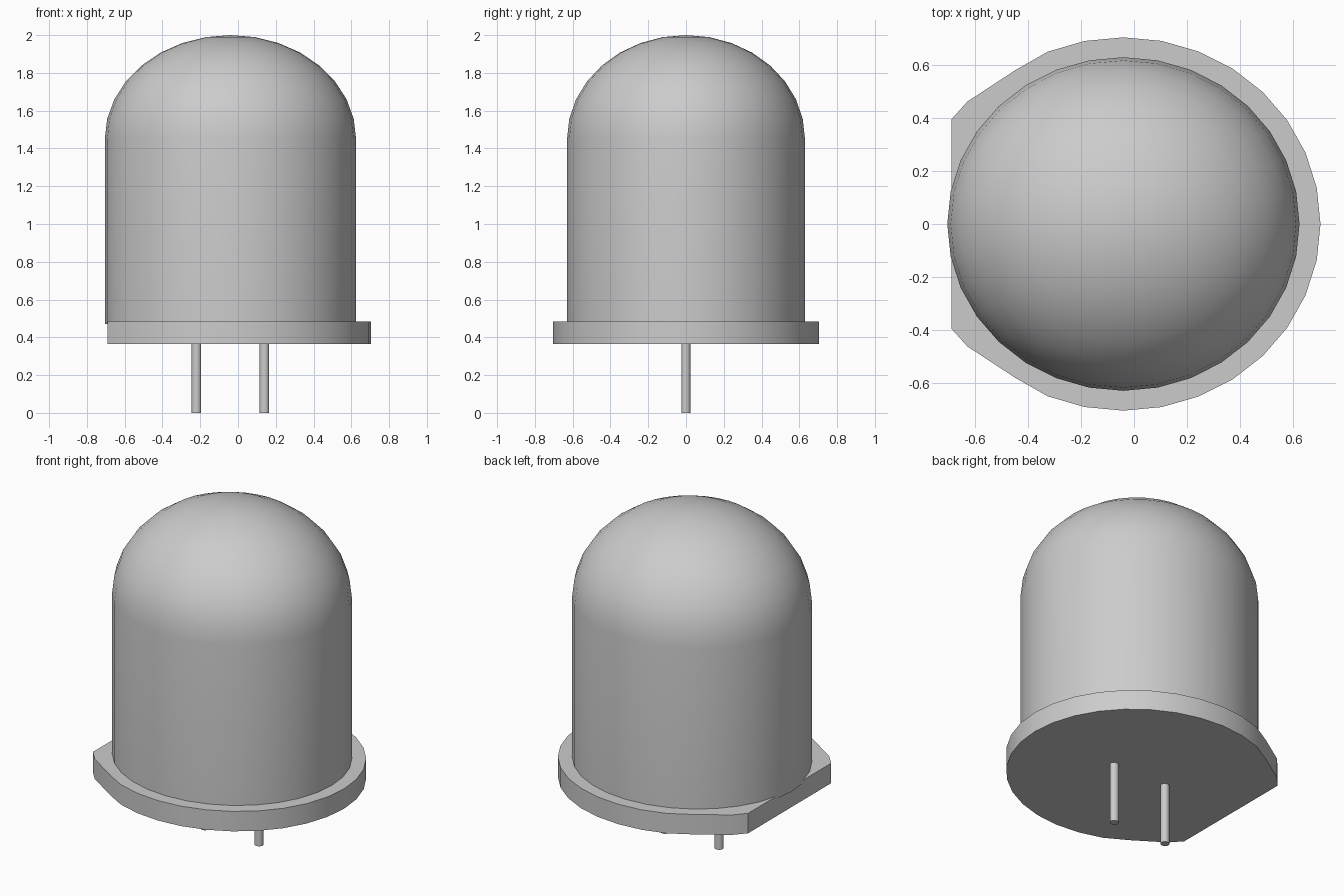
import bpy, bmesh, math

cube = bpy.data.objects.get("Cube")
if cube:
    bpy.data.objects.remove(cube, do_unlink=True)

CX = -0.04          # axis of the body
STRETCH = 1.056     # the plan is slightly wider along x
SIDES = 32

grey = bpy.data.materials.new("plain_grey")
grey.use_nodes = True
grey.diffuse_color = (0.6, 0.6, 0.6, 1)
grey.node_tree.nodes["Principled BSDF"].inputs["Base Color"].default_value = (0.6, 0.6, 0.6, 1)


def ring(radius, sides):
    return [(CX + STRETCH * radius * math.cos(math.tau * i / sides),
             radius * math.sin(math.tau * i / sides)) for i in range(sides)]


def finish(name, bm):
    bmesh.ops.recalc_face_normals(bm, faces=bm.faces)
    mesh = bpy.data.meshes.new(name)
    bm.to_mesh(mesh)
    bm.free()
    mesh.materials.append(grey)
    obj = bpy.data.objects.new(name, mesh)
    bpy.context.collection.objects.link(obj)
    bpy.ops.object.select_all(action="DESELECT")
    obj.select_set(True)
    bpy.context.view_layer.objects.active = obj
    bpy.ops.object.shade_smooth_by_angle(angle=math.radians(30))
    return obj


def prism(name, outline, low, high):
    bm = bmesh.new()
    base = bm.faces.new([bm.verts.new((x, y, low)) for x, y in outline])
    lifted = bmesh.ops.extrude_face_region(bm, geom=[base], use_keep_orig=True)
    verts = [v for v in lifted["geom"] if isinstance(v, bmesh.types.BMVert)]
    bmesh.ops.translate(bm, verts=verts, vec=(0, 0, high - low))
    return finish(name, bm)


# Domed body: straight wall, then an elliptical cap
radius, shoulder, rise, steps = 0.63, 1.45, 0.55, 8
levels = [(radius, 0.47)]
for i in range(steps):
    a = math.pi / 2 * i / steps
    levels.append((radius * math.cos(a), shoulder + rise * math.sin(a)))
bm = bmesh.new()
rings = [[bm.verts.new((x, y, z)) for x, y in ring(r, SIDES)] for r, z in levels]
for lower, upper in zip(rings, rings[1:]):
    for i in range(SIDES):
        j = (i + 1) % SIDES
        bm.faces.new((lower[i], lower[j], upper[j], upper[i]))
tip = bm.verts.new((CX, 0, shoulder + rise))
for i in range(SIDES):
    bm.faces.new((rings[-1][i], rings[-1][(i + 1) % SIDES], tip))
bm.faces.new(rings[0])
finish("domed_body", bm)

# Base flange: round rim with one flat side
half = ring(0.705, SIDES)[:11] + [(-0.45, 0.58), (-0.63, 0.462), (-0.69, 0.395)]
outline = half + [(x, -y) for x, y in reversed(half[1:])]
prism("base_flange", outline, 0.365, 0.485)

# Two leads under the base
for name, offset in (("right_lead", -0.18), ("left_lead", 0.18)):
    circle = [(x + offset, y) for x, y in ring(0.024, 16)]
    prism(name, circle, 0, 0.38)
